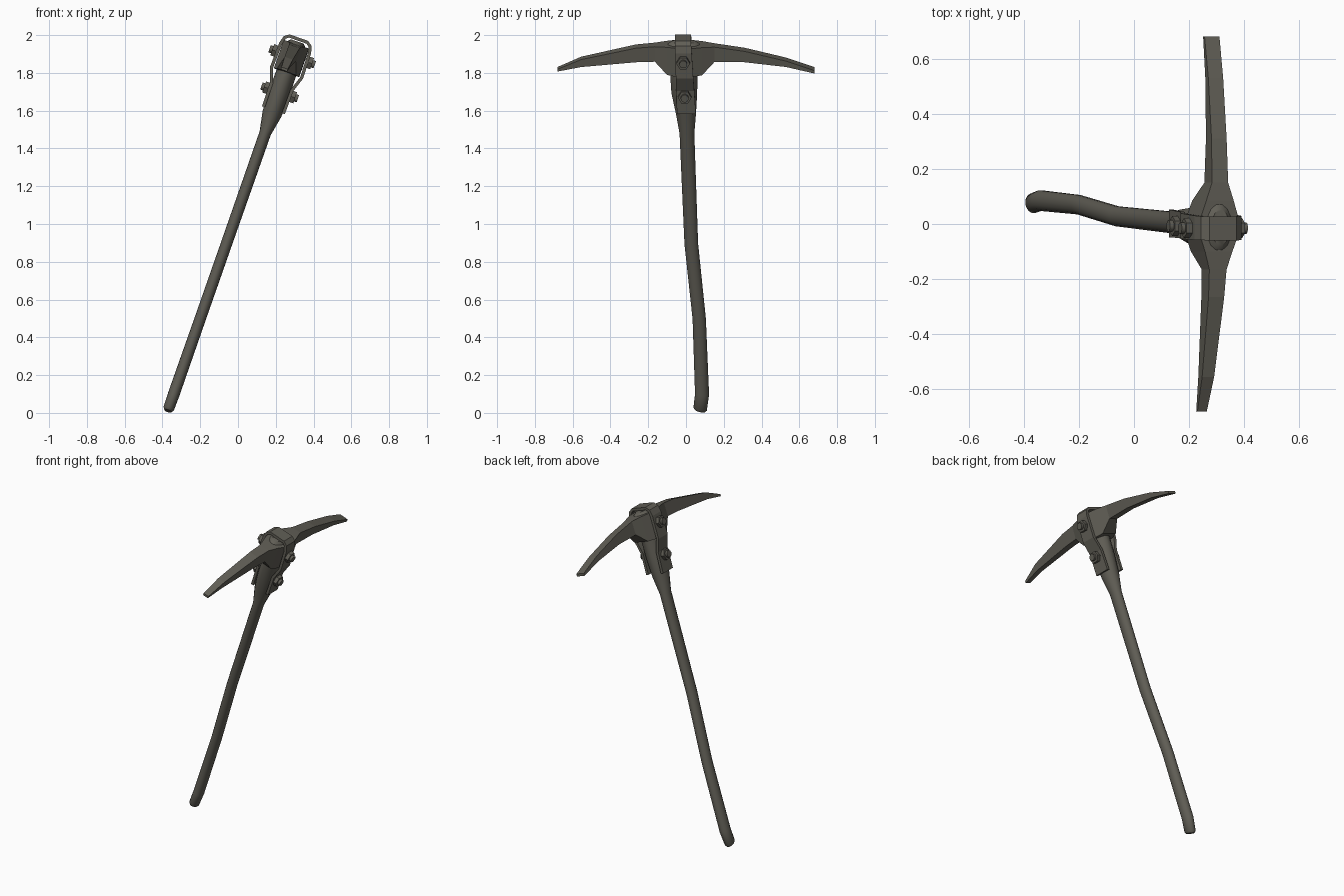
import bpy, bmesh, math
from mathutils import Matrix, Vector

if "Cube" in bpy.data.objects:
    bpy.data.objects.remove(bpy.data.objects["Cube"])

mat = bpy.data.materials.new("dark_grey_brown")
mat.diffuse_color = (0.118, 0.112, 0.092, 1)
mat.use_nodes = True
mat.node_tree.nodes["Principled BSDF"].inputs["Base Color"].default_value = mat.diffuse_color

# tool frame: local z runs up the leaning handle
TILT = Matrix.Translation((-0.38, 0, 0)) @ Matrix.Rotation(math.radians(19.3), 4, 'Y')


def finish(name, bm, smooth=None):
    bmesh.ops.recalc_face_normals(bm, faces=bm.faces)
    me = bpy.data.meshes.new(name)
    bm.to_mesh(me)
    bm.free()
    me.transform(TILT)
    me.materials.append(mat)
    ob = bpy.data.objects.new(name, me)
    bpy.context.collection.objects.link(ob)
    if smooth:
        bpy.ops.object.select_all(action='DESELECT')
        ob.select_set(True)
        bpy.context.view_layer.objects.active = ob
        bpy.ops.object.shade_smooth_by_angle(angle=math.radians(smooth))
    return ob


def loft(name, rings, smooth=None):
    bm = bmesh.new()
    vr = [[bm.verts.new(p) for p in r] for r in rings]
    n = len(vr[0])
    for a, b in zip(vr, vr[1:]):
        for i in range(n):
            bm.faces.new((a[i], a[(i + 1) % n], b[(i + 1) % n], b[i]))
    bm.faces.new(vr[0])
    bm.faces.new(vr[-1])
    return finish(name, bm, smooth)


# handle: ellipses along the shaft (height, y centre, x radius, y radius, end slant)
sections = [(0.013, 0.074, 0.020, 0.027, -0.25), (0.025, 0.075, 0.029, 0.036, -0.25),
            (0.106, 0.085, 0.031, 0.038, 0), (0.53, 0.070, 0.030, 0.036, 0),
            (0.95, 0.028, 0.030, 0.037, 0), (1.57, 0.005, 0.031, 0.040, 0),
            (1.68, 0.000, 0.052, 0.054, 0), (1.80, -0.009, 0.056, 0.070, 0),
            (1.93, -0.012, 0.054, 0.075, 0), (2.07, -0.012, 0.050, 0.085, 0),
            (2.085, -0.012, 0.035, 0.065, 0)]
rings = []
for s, cy, rx, ry, slant in sections:
    ring = []
    for i in range(14):
        a = 2 * math.pi * i / 14
        ring.append((0.005 + rx * math.cos(a), cy + ry * math.sin(a),
                     s + slant * ry * math.sin(a)))
    rings.append(ring)
loft("handle", rings, 40)

# head: rectangles swept across y (y, width, bottom, top), chisel on +y, point on -y
head = [(-0.68, 0.036, 1.917, 1.930), (-0.555, 0.046, 1.945, 1.987),
        (-0.265, 0.060, 1.977, 2.056), (-0.165, 0.066, 1.982, 2.066),
        (-0.10, 0.105, 1.915, 2.070), (-0.05, 0.140, 1.910, 2.070),
        (0.03, 0.140, 1.910, 2.070), (0.085, 0.105, 1.915, 2.070),
        (0.15, 0.062, 1.982, 2.066), (0.31, 0.058, 1.982, 2.043),
        (0.53, 0.057, 1.957, 1.990), (0.68, 0.057, 1.922, 1.938)]
rings = []
for y, w, b, t in head:
    c = 0.006 + 0.026 * y
    rings.append([(c - w / 2, y, b), (c + w / 2, y, b), (c + w / 2, y, t), (c - w / 2, y, t)])
loft("pick_head", rings)

# strap: bent band over the head and down both sides of the handle
half = [(0.064, 1.70), (0.066, 1.83), (0.093, 1.91), (0.089, 2.05), (0.078, 2.088), (0.052, 2.107)]
path = [Vector(p) for p in half] + [Vector((-x, s)) for x, s in reversed(half)]
rings = []
for i, p in enumerate(path):
    d = (path[min(i + 1, len(path) - 1)] - path[max(i - 1, 0)]).normalized()
    q = p + Vector((-d.y, d.x)) * 0.017
    cy = 0.002 - 0.018 * (p.y - 1.7) / 0.4
    h = 0.050 - 0.007 * (p.y - 1.7) / 0.4
    rings.append([(p.x + 0.006, cy - h, p.y), (p.x + 0.006, cy + h, p.y),
                  (q.x + 0.006, cy + h, q.y), (q.x + 0.006, cy - h, q.y)])
loft("strap", rings)


# bolts: hex nuts with a threaded stub on both sides
def prism(name, x0, x1, r, n, cy, s):
    return loft(name, [[(x, cy + r * math.cos(2 * math.pi * i / n), s + r * math.sin(2 * math.pi * i / n))
                        for i in range(n)] for x in (x0, x1)], 40 if n > 6 else None)


for label, s, cy, base in (("upper", 2.00, -0.015, 0.085), ("lower", 1.80, -0.007, 0.060)):
    for side, k in (("right", 1), ("left", -1)):
        o = 0.006
        prism(label + "_nut_" + side, o + k * base, o + k * (base + 0.027), 0.036, 6, cy, s)
        prism(label + "_bolt_" + side, o + k * base, o + k * (base + 0.042), 0.021, 10, cy, s)
